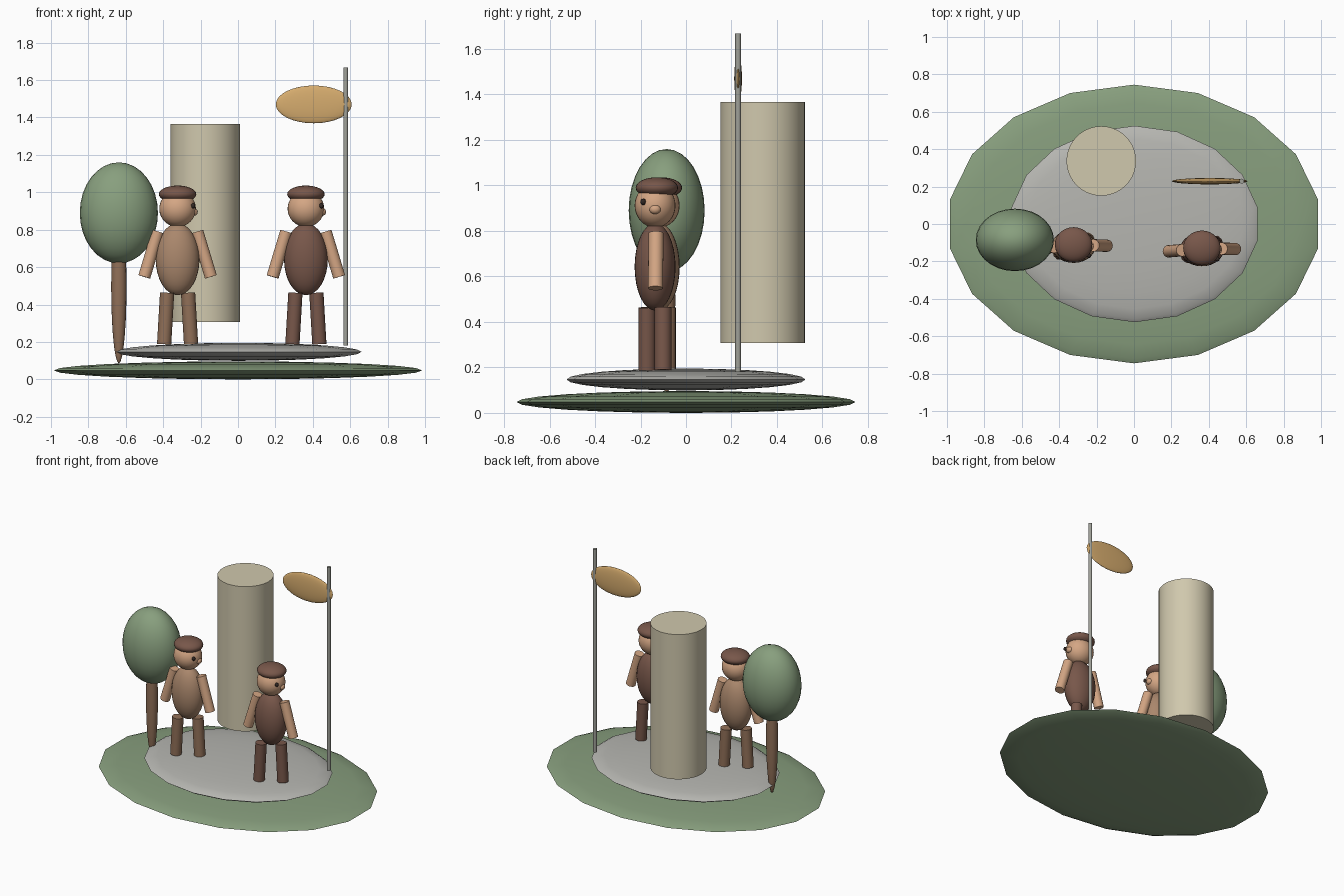
import bpy, math
from mathutils import Vector

if "Cube" in bpy.data.objects:
    bpy.data.objects.remove(bpy.data.objects["Cube"])


def material(name, r, g, b):
    def lin(c):
        c /= 255
        return c / 12.92 if c <= 0.04045 else ((c + 0.055) / 1.055) ** 2.4
    m = bpy.data.materials.new(name)
    m.diffuse_color = (lin(r), lin(g), lin(b), 1)
    m.use_nodes = True
    m.node_tree.nodes["Principled BSDF"].inputs["Base Color"].default_value = m.diffuse_color
    return m


GREEN = material("leaf green", 136, 159, 126)
STONE = material("grey stone", 182, 182, 177)
CREAM = material("cream stone", 208, 200, 173)
METAL = material("pole grey", 160, 161, 153)
GOLD = material("flag gold", 214, 172, 110)
SKIN = material("skin", 212, 166, 132)
TAN = material("tan cloth", 170, 135, 108)
BROWN = material("bark brown", 145, 112, 88)
DARK = material("dark brown", 120, 87, 74)
BLACK = material("eye dark", 50, 40, 36)


def finish(name, mat, angle):
    ob = bpy.context.object
    ob.name = name
    ob.data.materials.append(mat)
    bpy.ops.object.transform_apply(location=False, rotation=False, scale=True)
    bpy.ops.object.shade_smooth_by_angle(angle=math.radians(angle))
    return ob


def ellipsoid(name, centre, radii, mat, segs=28, rings=16):
    bpy.ops.mesh.primitive_uv_sphere_add(segments=segs, ring_count=rings, radius=1, location=centre)
    bpy.context.object.scale = radii
    return finish(name, mat, 50)


def rod(name, a, b, radius, mat, segs=20):
    a, b = Vector(a), Vector(b)
    d = b - a
    bpy.ops.mesh.primitive_cylinder_add(vertices=segs, radius=radius, depth=d.length, location=(a + b) / 2)
    bpy.context.object.rotation_euler = d.to_track_quat('Z', 'Y').to_euler()
    return finish(name, mat, 35)


# Two stacked flattened discs
ellipsoid("grass_base", (0, 0, 0.048), (1, 0.745, 0.048), GREEN, 18, 12)
ellipsoid("paved_disc", (0.003, 0, 0.147), (0.667, 0.525, 0.048), STONE, 18, 12)

# Column, floating slightly above the paving
rod("column", (-0.175, 0.337, 0.307), (-0.175, 0.337, 1.366), 0.186, CREAM, 40)

# Flag
rod("flag_pole", (0.576, 0.229, 0.18), (0.576, 0.229, 1.667), 0.013, METAL, 12)
ellipsoid("flag", (0.405, 0.229, 1.47), (0.203, 0.017, 0.101), GOLD)

# Tree
ellipsoid("tree_trunk", (-0.637, -0.085, 0.495), (0.041, 0.038, 0.41), BROWN, 16, 14)
ellipsoid("tree_crown", (-0.637, -0.085, 0.89), (0.209, 0.167, 0.27), GREEN)


def figure(prefix, x, y, top, trousers):
    def at(dx, dy, z):
        return (x + dx, y + dy, z)
    ellipsoid(prefix + "_torso", at(0, 0, 0.642), (0.117, 0.09, 0.192), top)
    ellipsoid(prefix + "_head", at(0, 0, 0.912), (0.098, 0.09, 0.097), SKIN)
    ellipsoid(prefix + "_cap", at(0, 0.008, 0.99), (0.1, 0.093, 0.046), DARK)
    ellipsoid(prefix + "_nose", at(0.088, 0, 0.895), (0.02, 0.026, 0.021), SKIN, 12, 8)
    ellipsoid(prefix + "_eye", at(0.083, -0.052, 0.928), (0.012, 0.012, 0.014), BLACK, 10, 8)
    for side, s in (("left", -1), ("right", 1)):
        rod(f"{prefix}_{side}_arm", at(s * 0.105, s * 0.004, 0.79),
            at(s * 0.178, -0.004 + s * 0.006, 0.548), 0.033, SKIN)
        rod(f"{prefix}_{side}_leg", at(s * 0.056, s * 0.035, 0.463),
            at(s * 0.072, s * 0.035, 0.188), 0.038, trousers)


# Two standing figures
figure("first_figure", -0.323, -0.118, TAN, BROWN)
figure("second_figure", 0.363, -0.136, DARK, DARK)
